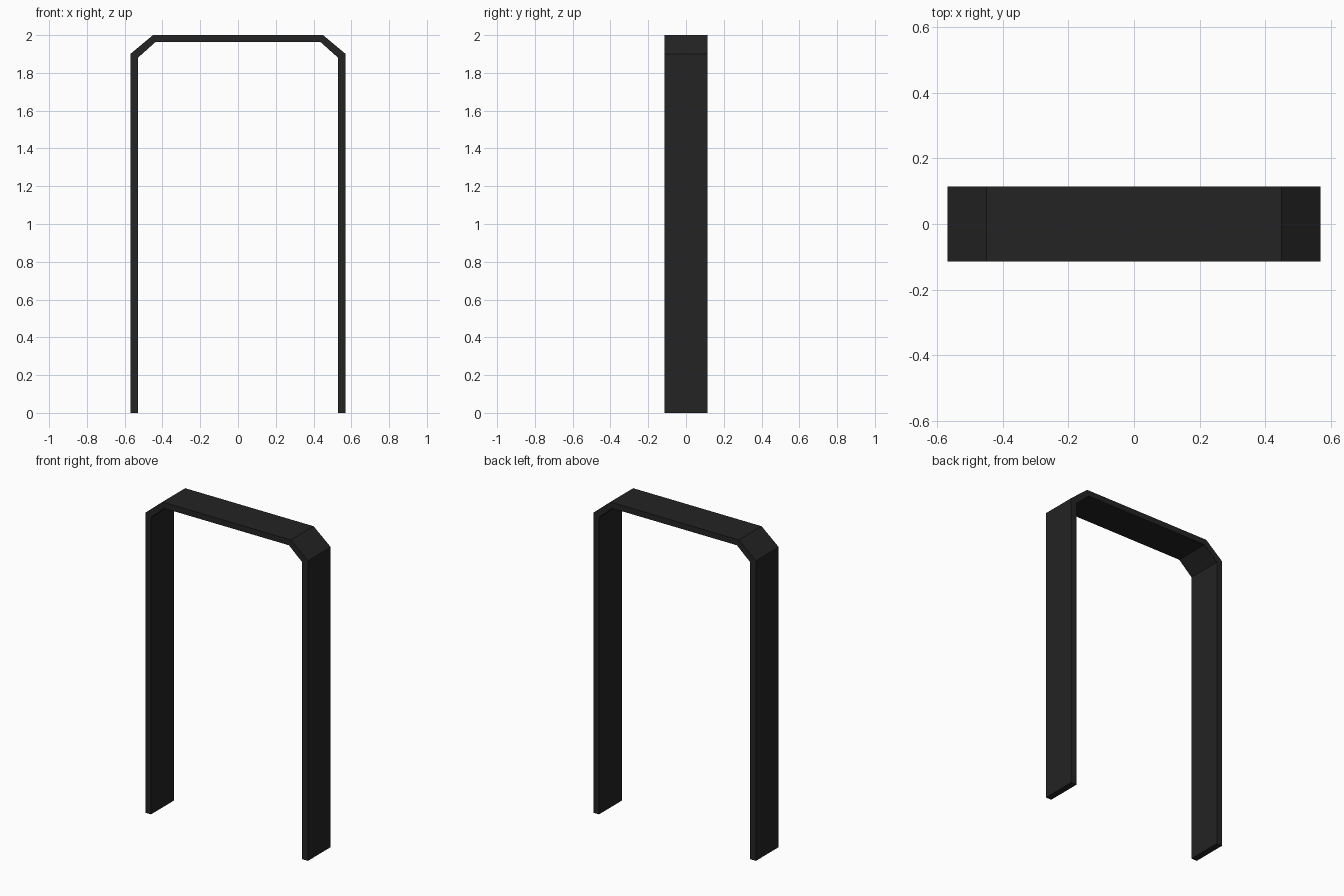
import bpy
import bmesh

cube = bpy.data.objects.get("Cube")
if cube:
    bpy.data.objects.remove(cube, do_unlink=True)

# Matt black finish
black = bpy.data.materials.new("matt_black")
black.use_nodes = True
colour = (0.017, 0.017, 0.017, 1)
black.diffuse_color = colour
black.node_tree.nodes["Principled BSDF"].inputs["Base Color"].default_value = colour

HALF_DEPTH = 0.114

# Right half of the frame outline, from floor to top, mirrored for the other half
outer = [(0.57, 0), (0.57, 1.9), (0.45, 2)]
inner = [(0.53, 0), (0.53, 1.88), (0.437, 1.963)]


def full_path(half):
    return half + [(-x, z) for x, z in reversed(half)]


# Door frame: strips between outer and inner outline, extruded through the depth
bm = bmesh.new()
rows = [[bm.verts.new((x, -HALF_DEPTH, z)) for x, z in full_path(p)]
        for p in (outer, inner)]
faces = []
for i in range(len(rows[0]) - 1):
    faces.append(bm.faces.new((rows[0][i], rows[0][i + 1],
                               rows[1][i + 1], rows[1][i])))
result = bmesh.ops.extrude_face_region(bm, geom=faces, use_keep_orig=True)
back = [v for v in result["geom"] if isinstance(v, bmesh.types.BMVert)]
bmesh.ops.translate(bm, verts=back, vec=(0, 2 * HALF_DEPTH, 0))
bmesh.ops.recalc_face_normals(bm, faces=bm.faces)

mesh = bpy.data.meshes.new("door_frame")
bm.to_mesh(mesh)
bm.free()
mesh.materials.append(black)
frame = bpy.data.objects.new("door_frame", mesh)
bpy.context.collection.objects.link(frame)
